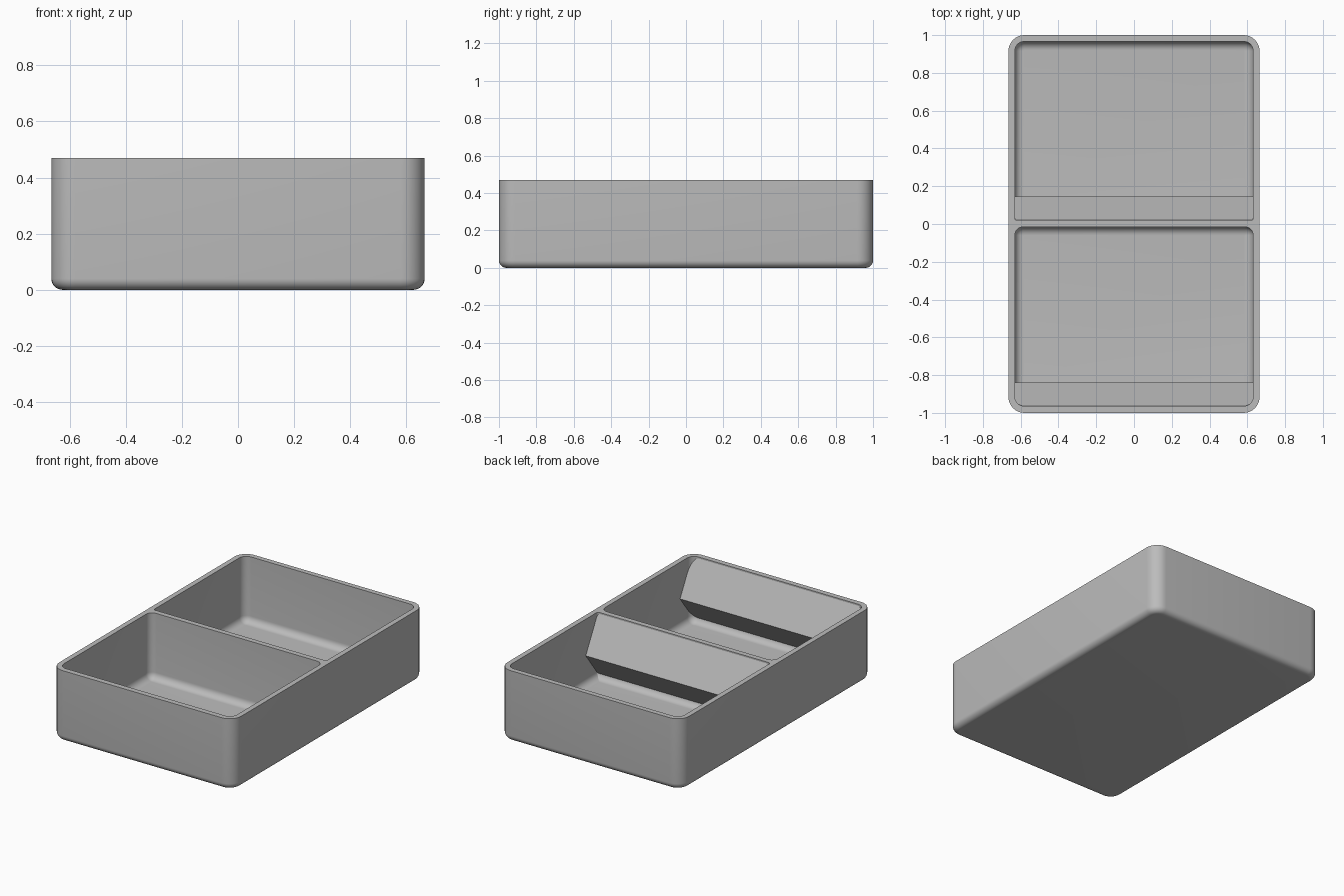
import bpy
import bmesh
from math import sin, cos, pi

if "Cube" in bpy.data.objects:
    bpy.data.objects.remove(bpy.data.objects["Cube"], do_unlink=True)

HEIGHT = 0.47
SEGMENTS = 8

grey = bpy.data.materials.new("plain grey")
grey.use_nodes = True
grey.diffuse_color = (0.5, 0.5, 0.5, 1)
grey.node_tree.nodes["Principled BSDF"].inputs["Base Color"].default_value = (0.5, 0.5, 0.5, 1)


def finish(name, bm, smooth):
    bmesh.ops.recalc_face_normals(bm, faces=bm.faces[:])
    mesh = bpy.data.meshes.new(name)
    bm.to_mesh(mesh)
    bm.free()
    mesh.materials.append(grey)
    obj = bpy.data.objects.new(name, mesh)
    bpy.context.collection.objects.link(obj)
    if smooth:
        bpy.ops.object.select_all(action='DESELECT')
        obj.select_set(True)
        bpy.context.view_layer.objects.active = obj
        bpy.ops.object.shade_smooth_by_angle(angle=pi / 6)
    return obj


def ring(bm, half_x, y0, y1, front_r, back_r, inset, z):
    """Rounded rectangle of vertices, shrunk inwards by inset."""
    hx, y0, y1 = half_x - inset, y0 + inset, y1 - inset
    rf, rb = max(front_r - inset, 0.004), max(back_r - inset, 0.004)
    corners = [(hx - rb, y1 - rb, rb), (rb - hx, y1 - rb, rb),
               (rf - hx, y0 + rf, rf), (hx - rf, y0 + rf, rf)]
    verts = []
    for i, (cx, cy, r) in enumerate(corners):
        for k in range(SEGMENTS + 1):
            a = (i + k / SEGMENTS) * pi / 2
            verts.append(bm.verts.new((cx + r * cos(a), cy + r * sin(a), z)))
    return verts


def tub(bm, half_x, y0, y1, front_r, back_r, floor, fillet):
    """Open tub with a filleted floor; returns its top edges."""
    rings = []
    for k in range(SEGMENTS + 1):
        a = k / SEGMENTS * pi / 2
        rings.append(ring(bm, half_x, y0, y1, front_r, back_r,
                          fillet * (1 - sin(a)), floor + fillet * (1 - cos(a))))
    rings.append(ring(bm, half_x, y0, y1, front_r, back_r, 0, HEIGHT))
    bm.faces.new(rings[0])
    n = len(rings[0])
    for low, high in zip(rings, rings[1:]):
        for i in range(n):
            j = (i + 1) % n
            bm.faces.new((low[i], low[j], high[j], high[i]))
    top = rings[-1]
    return [bm.edges.get((top[i], top[(i + 1) % n])) for i in range(n)]


# Tray: outer shell, two compartments and the flat rim joining them
bm = bmesh.new()
rim = tub(bm, 0.665, -1, 1, 0.085, 0.085, 0, 0.04)
rim += tub(bm, 0.631, -0.964, -0.015, 0.05, 0.045, 0.035, 0.045)
rim += tub(bm, 0.631, 0.02, 0.966, 0.012, 0.05, 0.035, 0.045)
bmesh.ops.triangle_fill(bm, edges=rim, use_beauty=True, use_dissolve=False)
finish("tray", bm, True)


# Sloping label ledges on the front wall of each compartment
def label_ledge(name, wall_y):
    profile = [(-0.008, 0.475 - 0.008), (0, 0.46), (0.125, 0.228), (0, 0.065), (-0.008, 0.055)]
    bm = bmesh.new()
    ends = [[bm.verts.new((x, wall_y + y, z)) for y, z in profile] for x in (-0.635, 0.635)]
    for end in ends:
        bm.faces.new(end)
    for i in range(len(profile)):
        j = (i + 1) % len(profile)
        bm.faces.new((ends[0][i], ends[0][j], ends[1][j], ends[1][i]))
    finish(name, bm, False)


label_ledge("front_label_ledge", -0.964)
label_ledge("back_label_ledge", 0.02)
